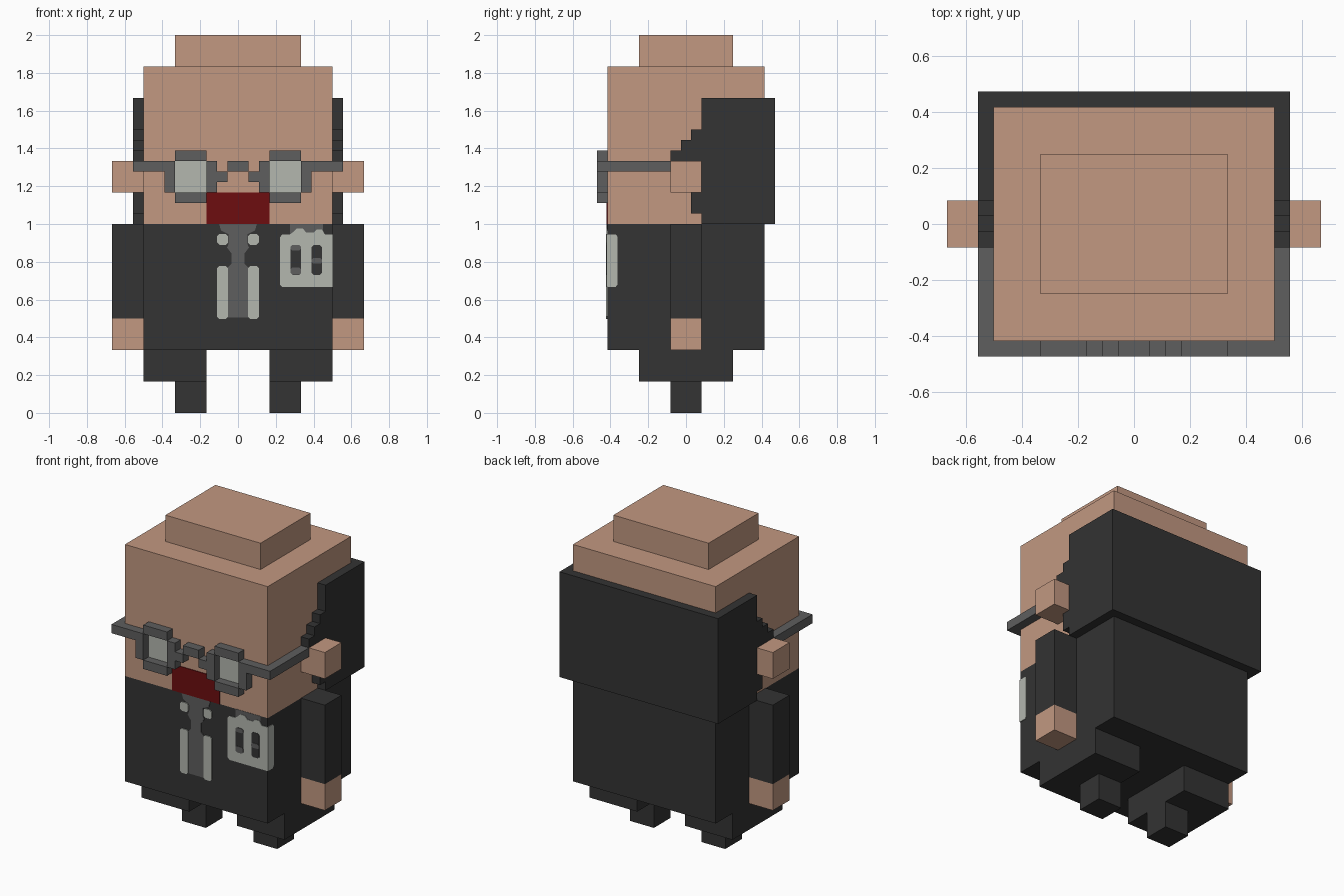
import bpy, bmesh
from mathutils import Vector

if "Cube" in bpy.data.objects:
    bpy.data.objects.remove(bpy.data.objects["Cube"], do_unlink=True)

U = 1 / 6        # large block unit
P = U / 3        # fine unit for hair and glasses
FRONT = -2.5 * U  # front plane of head and torso
T = 0.004        # thickness of painted plates


def material(name, rgb):
    lin = [((c / 255 + 0.055) / 1.055) ** 2.4 if c > 10 else c / 255 / 12.92 for c in rgb]
    m = bpy.data.materials.new(name)
    m.use_nodes = True
    m.diffuse_color = (*lin, 1)
    m.node_tree.nodes["Principled BSDF"].inputs["Base Color"].default_value = (*lin, 1)
    return m


SKIN = material("skin", (194, 152, 129))
DARK = material("charcoal", (51, 51, 51))
GREY = material("mid_grey", (94, 94, 94))
LIGHT = material("pale_grey", (179, 183, 175))
RED = material("dark_red", (109, 13, 16))


def finish(name, bm, mat):
    bmesh.ops.recalc_face_normals(bm, faces=bm.faces)
    me = bpy.data.meshes.new(name)
    bm.to_mesh(me)
    bm.free()
    me.materials.append(mat)
    ob = bpy.data.objects.new(name, me)
    bpy.context.collection.objects.link(ob)
    return ob


def boxes(name, mat, *spans):
    """One object from boxes given as (x0, x1, y0, y1, z0, z1)."""
    bm = bmesh.new()
    for x0, x1, y0, y1, z0, z1 in spans:
        vs = bmesh.ops.create_cube(bm, size=1)["verts"]
        for v in vs:
            v.co = Vector((x1 if v.co.x > 0 else x0, y1 if v.co.y > 0 else y0, z1 if v.co.z > 0 else z0))
    return finish(name, bm, mat)


def pair(name, mat, *spans):
    """The same boxes on the model's left (+x) and right (-x)."""
    boxes("left_" + name, mat, *spans)
    boxes("right_" + name, mat, *[(-s[1], -s[0], *s[2:]) for s in spans])


def prism(name, mat, pts, lo, hi, axis):
    """Extrude a profile: (y, z) points along x, or (x, z) points along y."""
    bm = bmesh.new()
    place = (lambda p, d: (d, *p)) if axis == "x" else (lambda p, d: (p[0], d, p[1]))
    face = bm.faces.new([bm.verts.new(place(p, lo)) for p in pts])
    new = bmesh.ops.extrude_face_region(bm, geom=[face])["geom"]
    step = Vector((hi - lo, 0, 0)) if axis == "x" else Vector((0, hi - lo, 0))
    bmesh.ops.translate(bm, vec=step, verts=[g for g in new if isinstance(g, bmesh.types.BMVert)])
    return finish(name, bm, mat)


def chamfered(x0, x1, z0, z1, c):
    return [(x0 + c, z0), (x1 - c, z0), (x1, z0 + c), (x1, z1 - c),
            (x1 - c, z1), (x0 + c, z1), (x0, z1 - c), (x0, z0 + c)]


def plate(name, mat, pts, layer=1):
    return prism(name, mat, pts, FRONT - T * layer, FRONT, "y")


# Main blocks
boxes("head", SKIN, (-3 * U, 3 * U, FRONT, -FRONT, 6 * U, 11 * U))
boxes("head_top", SKIN, (-2 * U, 2 * U, -1.5 * U, 1.5 * U, 11 * U, 12 * U))
boxes("torso", DARK, (-3 * U, 3 * U, FRONT, -FRONT, 2 * U, 6 * U))
pair("ear", SKIN, (3 * U, 4 * U, -U / 2, U / 2, 7 * U, 8 * U))
pair("sleeve", DARK, (3 * U, 4 * U, -U / 2, U / 2, 3 * U, 6 * U))
pair("hand", SKIN, (3 * U, 4 * U, -U / 2, U / 2, 2 * U, 3 * U))
pair("leg", DARK, (U, 3 * U, -1.5 * U, 1.5 * U, U, 2 * U))
pair("foot", DARK, (U, 2 * U, -U / 2, U / 2, 0, U))

# Hair shell with a stepped front edge, wrapping sides and back
hair = [(8.5, 18), (8.5, 30), (1.5, 30), (1.5, 27), (0.5, 27), (0.5, 26), (-0.5, 26), (-0.5, 25),
        (-1.5, 25), (-1.5, 23), (0.5, 23), (0.5, 19), (1.5, 19), (1.5, 18)]
prism("hair", DARK, [(y * P, z * P) for y, z in hair], -10 * P, 10 * P, "x")

# Glasses: rim and hinge cells in fine units (x0, x1, z0, z1)
cells = [(3, 6, 24, 25), (3, 6, 20, 21), (2, 3, 21, 24), (6, 7, 21, 24),
         (7, 10, 23, 24), (1, 2, 22, 23)]
pair("glasses_rim", GREY, *[(a * P, b * P, FRONT - P, FRONT, c * P, d * P) for a, b, c, d in cells])
pair("glasses_temple", GREY, (9 * P, 10 * P, FRONT, -1.5 * P, 23 * P, 24 * P))
boxes("glasses_bridge", GREY, (-P, P, FRONT - P, FRONT, 23 * P, 24 * P))
pair("lens", LIGHT, (U, 2 * U, FRONT - T, FRONT, 7 * U, 8 * U))

# Mouth
boxes("mouth", RED, (-U, U, FRONT - T, FRONT, 6 * U, 7 * U))

# Tie with pale strips at each side
half = [(0.10, 1.0), (0.09, 0.965), (0.05, 0.945), (0.05, 0.895), (0.058, 0.875), (0.035, 0.845),
        (0.035, 0.79), (0.055, 0.77), (0.055, 0.505)]
plate("tie", GREY, half + [(-x, z) for x, z in reversed(half)])
for side, s in (("left", 1), ("right", -1)):
    for part, z0, z1 in (("collar_tip", 0.89, 0.947), ("shirt_strip", 0.497, 0.778)):
        pts = [(s * x, z) for x, z in chamfered(0.053, 0.111, z0, z1, 0.012)]
        plate(f"{side}_{part}", LIGHT, pts, 1.5)

# Chest badge wrapping the left edge, with two windows
badge = [(0.235, 0.667), (0.5, 0.667), (0.5, 0.945), (0.46, 0.945), (0.445, 0.97), (0.415, 0.97),
         (0.40, 0.955), (0.36, 0.955), (0.345, 0.975), (0.31, 0.975), (0.295, 0.96), (0.275, 0.945),
         (0.235, 0.945), (0.222, 0.93), (0.222, 0.68)]
plate("badge_top", GREY, [(0.275, 0.94), (0.45, 0.94), (0.45, 1.0), (0.275, 1.0)], 0.5)
plate("badge", LIGHT, badge)
side = [(FRONT - T, 0.667), (-0.372, 0.667), (-0.362, 0.68), (-0.362, 0.932),
        (-0.372, 0.945), (FRONT - T, 0.945)]
prism("badge_side", LIGHT, side, 3 * U, 3 * U + T, "x")
for name, x in (("inner", 0.306), ("outer", 0.417)):
    plate(f"badge_{name}_window", DARK, chamfered(x - 0.027, x + 0.027, 0.73, 0.888, 0.01), 1.5)
for name, x, z0, z1 in (("inner_top", 0.306, 0.86, 0.888), ("inner_low", 0.306, 0.732, 0.77),
                        ("outer_mid", 0.417, 0.79, 0.82)):
    plate(f"badge_{name}_mark", GREY, chamfered(x - 0.027, x + 0.027, z0, z1, 0.008), 2)
